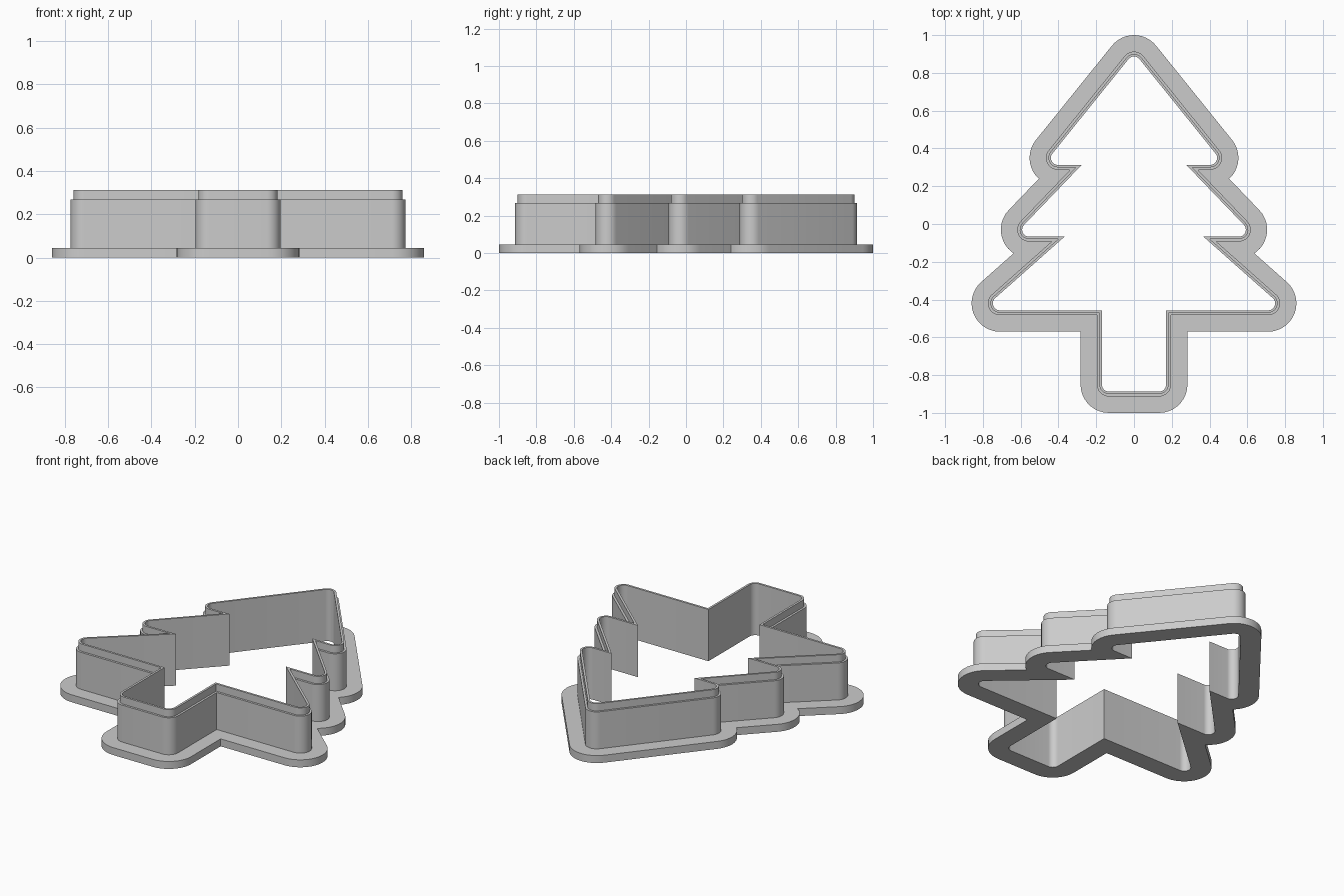
import bpy
import bmesh
import math
from mathutils import Vector
from mathutils.geometry import intersect_line_line_2d

if "Cube" in bpy.data.objects:
    bpy.data.objects.remove(bpy.data.objects["Cube"], do_unlink=True)

# Right half of the tree's core outline, from tip to the middle of the trunk base
CORE = [Vector(p) for p in [
    (0, 0.85), (0.403, 0.35), (0.19, 0.35), (0.555, -0.03), (0.27, -0.03),
    (0.71, -0.42), (0.133, -0.42), (0.133, -0.85), (0, -0.85)]]
ARC_STEP = math.radians(10)


def cut_loops(pts):
    """Replace each local self-crossing with its crossing point."""
    out, i = [pts[0]], 0
    while i < len(pts) - 1:
        step = i + 1
        for j in range(i + 2, min(i + 30, len(pts) - 1)):
            hit = intersect_line_line_2d(out[-1], pts[i + 1], pts[j], pts[j + 1])
            if hit:
                out.append(hit)
                step = j + 1
                break
        out.append(pts[step])
        i = step
    return out


def offset_outline(dist):
    """Closed outline grown by dist: round outer corners, sharp inner ones."""
    pts, before = [], Vector((0, 1))
    for i, p in enumerate(CORE):
        if i < len(CORE) - 1:
            d = (CORE[i + 1] - p).normalized()
            after = Vector((-d.y, d.x))
        else:
            after = before
        turn = math.atan2(before.cross(after), before.dot(after))
        steps = max(1, math.ceil(-turn / ARC_STEP))
        a0 = math.atan2(before.y, before.x)
        if i == len(CORE) - 1:
            pts.append(p + before * dist)
        else:
            for k in range(steps + 1):
                a = a0 + turn * k / steps
                pts.append(p + dist * Vector((math.cos(a), math.sin(a))))
        before = after
    half = cut_loops(pts)
    return half + [Vector((-p.x, p.y)) for p in reversed(half[1:-1])]


bm = bmesh.new()


def loop(outline, z):
    verts = [bm.verts.new((p.x, p.y, z)) for p in outline]
    return [bm.edges.new((v, verts[i - 1])) for i, v in enumerate(verts)], verts


def side(low, high):
    a, b = low[1], high[1]
    for i in range(len(a)):
        bm.faces.new((a[i - 1], a[i], b[i], b[i - 1]))


def ledge(one, two):
    bmesh.ops.triangle_fill(bm, use_beauty=True, edges=one[0] + two[0])


# Profile: wide flange, thick wall, thin cutting blade, straight inner face
inner, blade, wall, flange = map(offset_outline, (0.037, 0.05, 0.063, 0.15))
Z_FLANGE, Z_WALL, Z_TOP = 0.045, 0.268, 0.312

flange_low, flange_high = loop(flange, 0), loop(flange, Z_FLANGE)
wall_low, wall_high = loop(wall, Z_FLANGE), loop(wall, Z_WALL)
blade_low, blade_high = loop(blade, Z_WALL), loop(blade, Z_TOP)
inner_low, inner_high = loop(inner, 0), loop(inner, Z_TOP)

for low, high in ((flange_low, flange_high), (wall_low, wall_high),
                  (blade_low, blade_high), (inner_low, inner_high)):
    side(low, high)
for one, two in ((flange_low, inner_low), (flange_high, wall_low),
                 (wall_high, blade_low), (blade_high, inner_high)):
    ledge(one, two)
bmesh.ops.recalc_face_normals(bm, faces=bm.faces)

mesh = bpy.data.meshes.new("tree_cutter")
bm.to_mesh(mesh)
bm.free()
cutter = bpy.data.objects.new("tree_cutter", mesh)
bpy.context.collection.objects.link(cutter)

# Plain grey plastic
grey = bpy.data.materials.new("grey_plastic")
grey.use_nodes = True
colour = (0.6, 0.6, 0.6, 1)
grey.diffuse_color = colour
grey.node_tree.nodes["Principled BSDF"].inputs["Base Color"].default_value = colour
mesh.materials.append(grey)

bpy.context.view_layer.objects.active = cutter
cutter.select_set(True)
bpy.ops.object.shade_smooth_by_angle(angle=math.radians(30))
